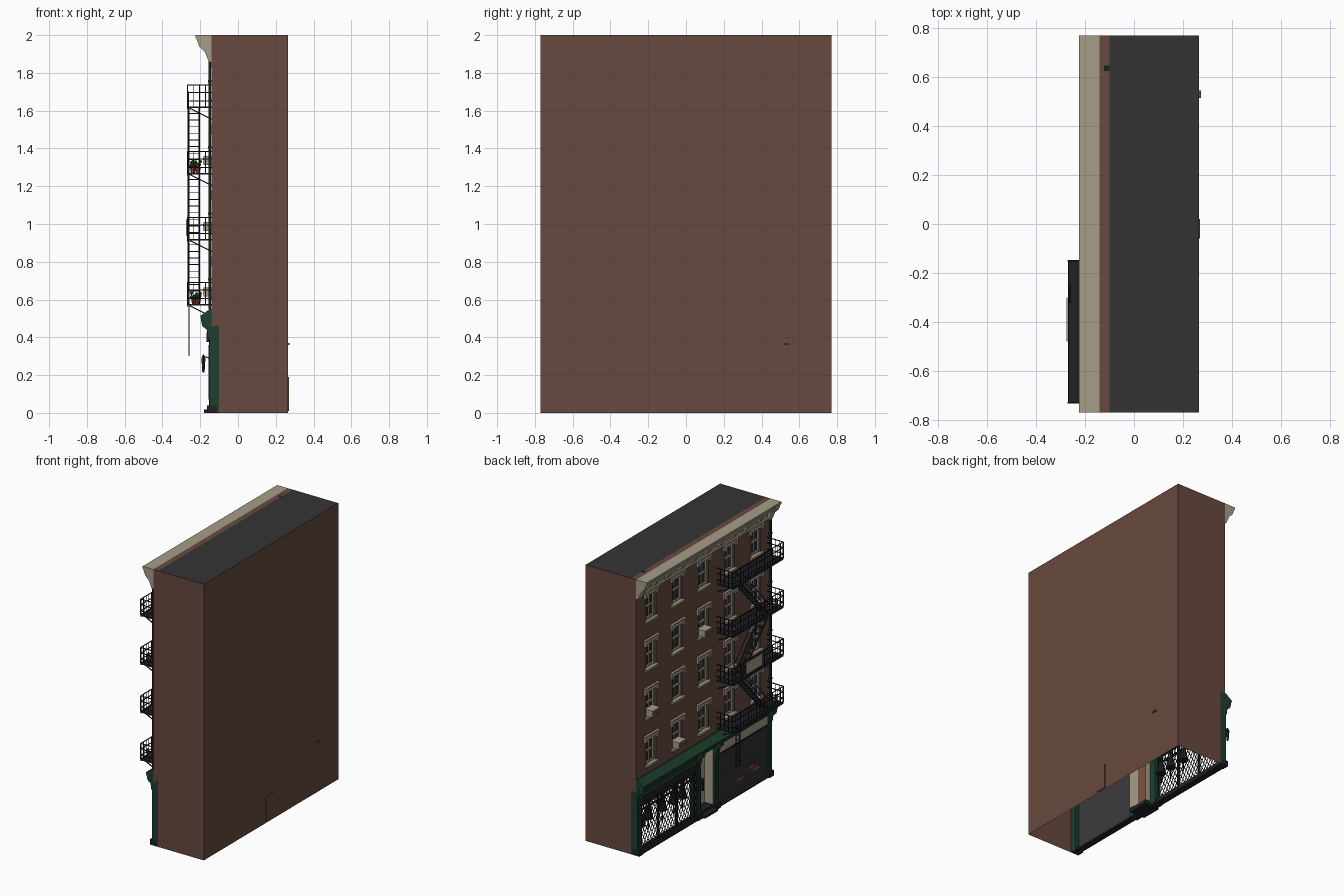
import bpy, bmesh, math, random
from mathutils import Vector

if "Cube" in bpy.data.objects:
    bpy.data.objects.remove(bpy.data.objects["Cube"])
random.seed(4)

def mat(name, r, g, b):
    m = bpy.data.materials.new(name)
    m.diffuse_color = (r, g, b, 1)
    m.use_nodes = True
    m.node_tree.nodes["Principled BSDF"].inputs["Base Color"].default_value = m.diffuse_color
    return m

BRICK = mat("brick", .135, .066, .049)
ROOF = mat("roof_grey", .034, .034, .034)
STONE = mat("stone", .38, .34, .25)
IRON = mat("black_iron", .014, .015, .018)
GREEN = mat("dark_green", .012, .05, .028)
GLASS = mat("dark_glass", .022, .027, .04)
STEEL = mat("shutter_grey", .045, .045, .05)
WOOD = mat("door_wood", .2, .09, .045)
CLAY = mat("terracotta", .25, .07, .035)
LEAF = mat("leaf_green", .05, .12, .03)

class Part:
    """Collects simple solids into one named object."""
    def __init__(self, name, *mats):
        self.name, self.mats, self.bm = name, mats, bmesh.new()
    def prism(self, pts, y0, y1):
        a = [self.bm.verts.new((x, y0, z)) for x, z in pts]
        b = [self.bm.verts.new((x, y1, z)) for x, z in pts]
        n = len(pts)
        self.bm.faces.new(a)
        self.bm.faces.new(b[::-1])
        for i in range(n):
            self.bm.faces.new((a[i], b[i], b[(i + 1) % n], a[(i + 1) % n]))
    def box(self, x0, x1, y0, y1, z0, z1):
        self.prism([(x0, z0), (x1, z0), (x1, z1), (x0, z1)], y0, y1)
    def bar(self, a, b, r=.003):
        a, b = Vector(a), Vector(b)
        q = (b - a).to_track_quat('Z', 'Y')
        c = [Vector((sx * r, sy * r, 0)) for sx, sy in ((-1, -1), (1, -1), (1, 1), (-1, 1))]
        lo = [self.bm.verts.new(a + q @ v) for v in c]
        hi = [self.bm.verts.new(b + q @ v) for v in c]
        self.bm.faces.new(lo[::-1])
        self.bm.faces.new(hi)
        for i in range(4):
            self.bm.faces.new((lo[i], lo[(i + 1) % 4], hi[(i + 1) % 4], hi[i]))
    def cone(self, x, y, z, r0, r1, h, n=10):
        g = bmesh.ops.create_cone(self.bm, cap_ends=True, segments=n, radius1=r0, radius2=r1, depth=h)
        bmesh.ops.translate(self.bm, verts=g['verts'], vec=(x, y, z + h / 2))
    def ball(self, x, y, z, r):
        g = bmesh.ops.create_icosphere(self.bm, subdivisions=1, radius=r)
        bmesh.ops.translate(self.bm, verts=g['verts'], vec=(x, y, z))
    def done(self, rule=None):
        bmesh.ops.recalc_face_normals(self.bm, faces=self.bm.faces[:])
        if rule:
            rule(self.bm)
        me = bpy.data.meshes.new(self.name)
        self.bm.to_mesh(me)
        self.bm.free()
        for m in self.mats:
            me.materials.append(m)
        bpy.context.collection.objects.link(bpy.data.objects.new(self.name, me))

W, F, XB = .77, -.14, .265             # half width, facade plane, back plane
COLS = [.6, .3, 0, -.3, -.6]           # window columns
ROWS = [.575, .92, 1.27, 1.62]         # floor levels
HW, LO, HI = .055, .04, .22            # window half width, bottom, top

# hollow main block: open below and towards the facade, grey roof
p = Part("building_shell", BRICK, ROOF)
p.box(-.1, XB, -W, W, 0, 2)
def shell_rule(bm):
    for f in bm.faces:
        f.material_index = int(f.normal.z > .5)
    bmesh.ops.delete(bm, geom=[f for f in bm.faces if f.normal.z < -.5 or f.normal.x < -.5], context='FACES')
p.done(shell_rule)

# brick facade of piers and spandrels leaving window openings
p = Part("brick_facade", BRICK)
edges = [W] + [e for c in COLS for e in (c + HW, c - HW)] + [-W]
for i in range(0, len(edges), 2):
    p.box(F, -.1, edges[i + 1], edges[i], .46, 2)
zs = [.46] + [e for r in ROWS for e in (r + LO, r + HI)] + [2]
for c in COLS:
    for i in range(0, len(zs), 2):
        p.box(F, -.1, c - HW, c + HW, zs[i], zs[i + 1])
p.done()

# windows: glass, sashes, lintels and sills
glass, sash, trim = Part("window_glass", GLASS), Part("window_sashes", STONE), Part("lintels_and_sills", STONE)
for c in COLS:
    for r in ROWS:
        b, t = r + LO, r + HI
        m = (b + t) / 2
        glass.box(-.118, -.112, c - HW, c + HW, b, t)
        for s in (-1, 1):
            e = c + s * (HW - .006)
            sash.box(-.13, -.116, e - .006, e + .006, b, t)
            trim.box(-.154, -.13, c + s * .068 - .011, c + s * .068 + .011, t - .014, t + .034)
        for z in (b + .005, m, t - .005):
            sash.box(-.13, -.116, c - HW, c + HW, z - .005, z + .005)
        sash.box(-.125, -.116, c - .003, c + .003, b, t)
        trim.box(-.15, -.13, c - .075, c + .075, t, t + .028)
        trim.box(-.156, -.13, c - .081, c + .081, t + .026, t + .034)
        trim.box(-.156, -.12, c - .07, c + .07, b - .015, b)
for q in (glass, sash, trim):
    q.done()

# air conditioners
p, g = Part("air_conditioners", STONE), Part("air_conditioner_grilles", STEEL)
for y, r in ((0, 1.27), (.6, .92), (.3, .575)):
    p.box(-.183, -.115, y - .042, y + .042, r + .042, r + .09)
    for k in range(4):
        g.box(-.185, -.18, y - .034, y + .034, r + .05 + k * .009, r + .053 + k * .009)
p.done(); g.done()

# roof cornice with dentils, small brackets and large end brackets
p = Part("roof_cornice", STONE)
p.prism([(F, 2), (-.225, 2), (-.225, 1.985), (-.205, 1.965), (-.2, 1.945), (-.165, 1.94), (-.155, 1.93),
         (-.15, 1.885), (-.156, 1.88), (-.156, 1.87), (F, 1.868)], -W, W)
for k in range(48):
    y = -.72 + k * 1.44 / 47
    p.box(-.172, -.15, y - .008, y + .008, 1.92, 1.942)
for k in range(11):
    y = -.75 + k * .15
    p.prism([(F, 1.95), (-.195, 1.95), (-.19, 1.93), (-.165, 1.9), (F, 1.885)], y - .012, y + .012)
for y in (-.745, .745):
    p.prism([(F, 1.99), (-.222, 1.985), (-.205, 1.94), (-.175, 1.91), (-.155, 1.86), (F, 1.855)], y - .025, y + .025)
p.done()

# fire escape: platforms, railings, struts, flights and drop ladder
p = Part("fire_escape", IRON)
Y0, Y1, XO = -.73, -.15, -.268
for i, z in enumerate(ROWS):
    p.box(XO, F, Y0, Y1, z - .007, z + .001)
    p.box(XO - .002, XO + .004, Y0, Y1, z - .012, z + .006)
    for h in (.03, .075, .115):
        p.bar((XO, Y0, z + h), (XO, Y1, z + h), .0025)
        for y in (Y0, Y1):
            p.bar((XO, y, z + h), (F, y, z + h), .0025)
    for k in range(20):
        y = Y0 + (Y1 - Y0) * k / 19
        p.bar((XO, y, z), (XO, y, z + .115), .0028 if k % 19 == 0 else .0017)
    for y in (Y0, Y1):
        for k in range(1, 4):
            p.bar((XO + k * .032, y, z), (XO + k * .032, y, z + .115), .0017)
    for y in (Y0 + .02, -.44, Y1 - .02):
        p.bar((-.255, y, z - .008), (F, y, z - .065), .003)
    if i < 3:                                   # flights alternate in direction
        ya, yb = (-.25, -.57) if i == 1 else (-.57, -.25)
        for x in (-.262, -.205):
            p.bar((x, ya, z), (x, yb, z + .35), .0045)
            p.bar((x, ya, z + .08), (x, yb, z + .43), .002)
        for k in range(1, 10):
            y = ya + (yb - ya) * k / 10
            p.box(-.262, -.205, y - .012, y + .012, z + .035 * k - .002, z + .035 * k + .002)
for y in (-.2, -.245):
    p.bar((-.26, y, .3), (-.26, y, .6), .003)
for k in range(9):
    p.bar((-.26, -.2, .31 + k * .031), (-.26, -.245, .31 + k * .031), .002)
p.done()
p = Part("railing_banner", STONE)
p.box(-.275, -.271, -.48, -.3, .94, 1.025)
p.done()

# potted plants on two platforms
pots, leaves = Part("plant_pots", CLAY), Part("pot_plants", LEAF)
for z in (.576, 1.271):
    for y in (-.68, -.63, -.2):
        x = -.24 + random.random() * .03
        pots.cone(x, y, z, .011, .016, .028)
        for k in range(5):
            leaves.ball(x + random.uniform(-.015, .015), y + random.uniform(-.015, .015), z + random.uniform(.035, .06), .01)
pots.done(); leaves.done()

# downpipe and roof vent
p = Part("downpipe", IRON)
p.bar((-.15, -.755, .55), (-.15, -.755, 1.87), .006)
for z in (.7, 1.05, 1.4, 1.75):
    p.box(-.158, F, -.765, -.745, z, z + .012)
p.box(-.122, -.1, .625, .647, 1.985, 2.001)
p.done()

# storefront cornice, frieze and pilasters
p, base = Part("storefront_frame", GREEN), Part("pilaster_bases", IRON)
p.prism([(-.1, .455), (-.16, .455), (-.165, .48), (-.195, .495), (-.2, .515), (-.19, .52), (-.15, .55), (-.1, .55)], -W, W)
p.box(-.145, -.1, .07, .745, .385, .46)
for y in (.745, .07, -.14, -.745):
    p.box(-.15, -.1, y - .025, y + .025, 0, .46)
    p.box(-.156, -.14, y - .015, y + .015, .07, .36)
    p.prism([(-.14, .5), (-.198, .5), (-.19, .46), (-.165, .44), (-.16, .4), (-.14, .39)], y - .02, y + .02)
    base.box(-.165, -.11, y - .0255, y + .0255, 0, .04)
p.done(); base.done()

# left shop: roller box, sill, mullions and folding lattice gate
p = Part("shop_window_gate", IRON)
a, b, z0, z1 = .095, .72, .03, .375
p.box(-.168, -.11, a, b, .375, .425)
p.box(-.16, -.11, a, b, 0, z0)
for y in (a, .3, .51, b):
    p.box(-.14, -.125, y - .006, y + .006, z0, z1)
p.box(-.14, -.125, a, b, .3, .308)
run = (z1 - z0) / 1.7
y = a - run
while y < b:
    ya, yb = max(y, a), min(y + run, b)
    if yb - ya > .005:
        za, zb = z0 + (ya - y) * 1.7, z0 + (yb - y) * 1.7
        p.bar((-.15, ya, za), (-.15, yb, zb), .0018)
        p.bar((-.153, ya, z0 + z1 - za), (-.153, yb, z0 + z1 - zb), .0018)
    y += .033
p.done()

# goods in the shop window
p = Part("shop_display", IRON)
for y in (.17, .27, .4, .56, .66):
    p.bar((-.09, y, .1), (-.09, y, .46), .003)
    p.cone(-.09, y, .18, .035, .015, .09)
    p.ball(-.09, y, .3, .02)
p.done()

# entrance: reveals, door, transom and steps
p = Part("entrance_reveals", STONE)
p.box(-.14, -.06, .04, .046, .03, .46)
p.box(-.14, -.06, -.116, -.11, .03, .46)
p.box(-.07, -.06, -.03, -.11, .03, .36)
p.box(-.14, -.06, -.115, .045, .45, .458)
p.done()
p = Part("entrance_door", WOOD)
p.box(-.07, -.06, -.03, .045, .03, .33)
p.done()
p = Part("entrance_glass", GLASS)
p.box(-.074, -.07, -.015, .03, .17, .3)
p.box(-.07, -.06, -.115, .045, .36, .45)
p.done()
p = Part("entrance_steps", IRON)
p.box(-.18, -.06, -.11, .04, 0, .018)
p.box(-.14, -.06, -.11, .04, .018, .035)
p.done()

# right shop: ribbed shutter with painted patches and signboard
p = Part("roller_shutter", STEEL)
p.box(-.136, -.128, -.72, -.165, .0, .385)
for k in range(18):
    p.box(-.139, -.135, -.72, -.165, .015 + k * .02, .026 + k * .02)
p.done()
p = Part("shutter_patches", CLAY)
for y, z in ((-.42, .09), (-.55, .13), (-.6, .1)):
    p.box(-.141, -.138, y - .035, y + .035, z, z + .025)
p.done()
p = Part("shop_signboard", STONE)
p.box(-.15, -.11, -.72, -.165, .385, .455)
p.done()
p = Part("shutter_rails", IRON)
p.box(-.155, -.11, -.72, -.165, .375, .387)
p.box(-.155, -.11, -.72, -.165, 0, .012)
p.done()

# wall lanterns
p = Part("wall_lanterns", IRON)
for y in (.745, .07):
    p.bar((-.15, y, .29), (-.185, y, .3), .003)
    p.cone(-.183, y, .215, .007, .012, .07, 6)
    p.cone(-.183, y, .285, .014, .003, .025, 6)
p.done()

# rear door and vent
p = Part("rear_door_and_vent", BRICK)
p.box(XB, XB + .005, -.06, .02, .01, .19)
p.box(XB, XB + .008, .515, .545, .36, .37)
p.done()
